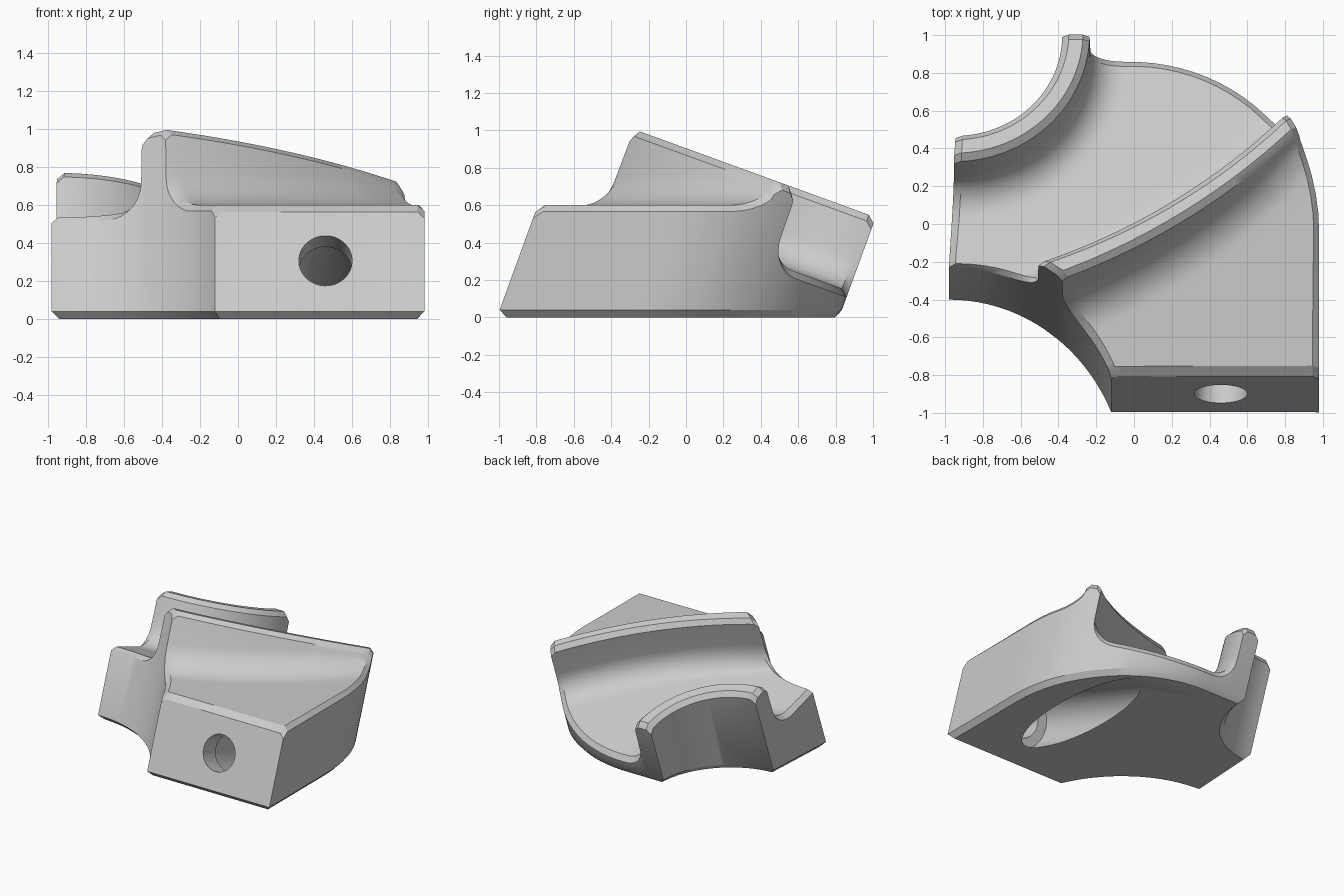
import bpy, bmesh
from math import sin, cos, asin, pi, radians, hypot
from mathutils import Vector, Matrix

old = bpy.data.objects.get("Cube")
if old:
    bpy.data.objects.remove(old, do_unlink=True)

TILT = radians(20)
S, C = sin(TILT), cos(TILT)
FLOOR, TOP, DECK = 0.43, 0.85, 0.6      # channel floor, wall top, level deck
CH, FIL, COLS = 0.035, 0.18, 32         # chamfer, fillet radius, columns

grey = bpy.data.materials.new("light grey")
grey.use_nodes = True
grey.diffuse_color = (0.6, 0.6, 0.6, 1)
grey.node_tree.nodes["Principled BSDF"].inputs["Base Color"].default_value = (0.6, 0.6, 0.6, 1)


def world(u, v, h):
    """Tilted part space to upright space."""
    return Vector((u, v * C + h * S, h * C - v * S))


def arc(p, q, sag, inset, n):
    """Points from p to q, bulging to the right by sag, with short end steps."""
    dx, dy = q[0] - p[0], q[1] - p[1]
    length = hypot(dx, dy)
    dx, dy = dx / length, dy / length
    mid = ((p[0] + q[0]) / 2, (p[1] + q[1]) / 2)
    e = inset / length
    steps = [e + (1 - 2 * e) * i / n for i in range(n + 1)]
    if inset:
        steps = [0] + steps + [1]
    pts = []
    for f in steps:
        if abs(sag) < 1e-4:
            along, out = (f - 0.5) * length, 0
        else:
            r = (length ** 2 / 4 + sag ** 2) / (2 * sag)
            a = (2 * f - 1) * asin(length / 2 / r)
            along, out = r * sin(a), r * cos(a) - r + sag
        pts.append((mid[0] + dx * along + dy * out, mid[1] + dy * along - dx * out))
    return pts


def left_edge(t):
    """Straight channel end, then the hollow front-left side."""
    if t < 0.59:
        return (-0.945 - 0.035 * t / 0.59, 0.2 - t)
    a = pi / 2 - (t - 0.59) / 0.94
    return (-0.98 + 0.94 * cos(a), -1.33 + 0.94 * sin(a))


def right_edge(t):
    """Short back edge, round back-right side, straight right side."""
    if t < 0.36:
        return (-0.38 + t, 0.77)
    a = pi / 2 - (t - 0.36)
    if a > 0:
        return (-0.02 + cos(a), -0.23 + sin(a))
    return (0.98, -0.23 + a)


def level(v):
    """Height of the level deck in part space."""
    return (DECK + v * S) / C


# guide lines: left position, right position, bulge
BACK, IN_WALL = (0, 0, 0.167), (0.145, 0.145, 0.209)
OUT_IN, OUT_OUT = (1.087, 1.34, 0.09), (1.24, 1.465, 0.08)
FRONT = (1.675, 2.651, 0)
rows = []


def row(guide, d, height, k=0.0):
    rows.append((guide[0] + d, guide[1] + d, guide[2] + k * d, height))


def flat(h):
    return lambda v: h


def deck_fillet(a):
    def height(v):
        base = level(v)
        return base + max(0.02, min(FIL, TOP - CH - 0.01 - base)) * (1 - sin(a))
    return height


def fill(first, last, n, height):
    """Rows blended between two rows."""
    for i in range(1, n):
        f = i / n
        rows.append(tuple(first[j] + (last[j] - first[j]) * f for j in range(3)) + (height,))


quarter = [i * pi / 16 for i in range(9)]
# inner wall
row(BACK, 0, flat(TOP - CH))
row(BACK, CH, flat(TOP), 0.29)
row(IN_WALL, -CH, flat(TOP), 0.29)
row(IN_WALL, 0, flat(TOP - CH))
for a in quarter:
    row(IN_WALL, 0.004 + FIL * (1 - cos(a)), flat(FLOOR + FIL * (1 - sin(a))), 0.29)
# channel floor
far = (OUT_IN[0] - FIL - 0.004, OUT_IN[1] - FIL - 0.004, OUT_IN[2])
fill(rows[-1], far, 11, flat(FLOOR))
# outer wall
for a in reversed(quarter):
    row(OUT_IN, -0.004 - FIL * (1 - cos(a)), flat(FLOOR + FIL * (1 - sin(a))))
row(OUT_IN, 0, flat(TOP - CH))
row(OUT_IN, CH, flat(TOP))
row(OUT_OUT, -CH, flat(TOP))
row(OUT_OUT, 0, flat(TOP - CH))
for a in quarter:
    row(OUT_OUT, 0.004 + FIL * (1 - cos(a)), deck_fillet(a))
# level deck
fill(rows[-1], (FRONT[0] - 0.04, FRONT[1] - 0.04, 0), 10, level)
row(FRONT, -0.04, level)
row(FRONT, 0, lambda v: level(v) - 0.04)

# loft the top surface, its end columns lowered as a chamfer
bm = bmesh.new()
grid = []
for tl, tr, sag, height in rows:
    line = arc(left_edge(tl), right_edge(tr), sag, CH, COLS)
    last = len(line) - 1
    grid.append([bm.verts.new(world(u, v, height(v) - (CH if i in (0, last) else 0)))
                 for i, (u, v) in enumerate(line)])
for a, b in zip(grid, grid[1:]):
    for i in range(len(a) - 1):
        bm.faces.new((a[i], b[i], b[i + 1], a[i + 1]))

# sides down to the chamfered base
rim = grid[0][:-1] + [r[-1] for r in grid[:-1]] + grid[-1][:0:-1] + [r[0] for r in grid[:0:-1]]
low = []
for vert in rim:
    drop = (vert.co.z - 0.04) / C
    low.append(bm.verts.new(vert.co - Vector((0, S, C)) * drop))
n = len(rim)
base = []
for i in range(n):
    d1 = (low[i].co - low[i - 1].co).normalized()
    d2 = (low[(i + 1) % n].co - low[i].co).normalized()
    n1, n2 = Vector((d1.y, -d1.x, 0)), Vector((d2.y, -d2.x, 0))
    shift = (n1 + n2) * 0.038 / max(0.4, 1 + n1.dot(n2))
    base.append(bm.verts.new(low[i].co + shift - Vector((0, 0, 0.04))))
for upper, lower in ((rim, low), (low, base)):
    for i in range(n):
        j = (i + 1) % n
        bm.faces.new((upper[i], upper[j], lower[j], lower[i]))
bm.faces.new(base)


def finish(bm, name):
    bmesh.ops.recalc_face_normals(bm, faces=bm.faces)
    mesh = bpy.data.meshes.new(name)
    bm.to_mesh(mesh)
    bm.free()
    mesh.materials.append(grey)
    ob = bpy.data.objects.new(name, mesh)
    bpy.context.collection.objects.link(ob)
    return ob


body = finish(bm, "curved_channel_block")


def bore(name, radius, start, end):
    """Round cutter along the tilted front-to-back axis."""
    bm = bmesh.new()
    bmesh.ops.create_cone(bm, cap_ends=True, segments=48, radius1=radius,
                          radius2=radius, depth=end - start)
    bmesh.ops.transform(bm, matrix=Matrix.Rotation(pi / 2 - TILT, 4, "X"), verts=bm.verts)
    bmesh.ops.translate(bm, vec=world(0.46, (start + end) / 2, -0.02), verts=bm.verts)
    return finish(bm, name)


# shallow pocket in the channel floor
A, B, D = (-0.86, -0.252), (0.05, 0.638), (0.51, 0.45)
loop = arc(A, B, 0.176, 0, 24)[:-1] + arc(B, D, -0.02, 0, 8)[:-1] + arc(D, A, -0.08, 0, 24)[:-1]
bm = bmesh.new()
ends = [[bm.verts.new(world(u, v, h)) for u, v in loop] for h in (FLOOR - 0.026, FLOOR + 0.1)]
for e in ends:
    bm.faces.new(e)
for i in range(len(loop)):
    bm.faces.new((ends[0][i - 1], ends[0][i], ends[1][i], ends[1][i - 1]))
pocket = finish(bm, "pocket_cutter")

# bolt hole and its wide relief through the base
cutters = [pocket, bore("bolt_hole_cutter", 0.14, -1.2, -0.7),
           bore("relief_cutter", 0.22, -0.78, 1.0)]
bpy.context.view_layer.objects.active = body
for cutter in cutters:
    cutter.hide_render = True
    mod = body.modifiers.new(cutter.name, "BOOLEAN")
    mod.operation, mod.solver, mod.object = "DIFFERENCE", "EXACT", cutter
    bpy.ops.object.modifier_apply(modifier=mod.name)
    bpy.data.objects.remove(cutter, do_unlink=True)

bpy.ops.object.select_all(action="DESELECT")
body.select_set(True)
bpy.ops.object.shade_smooth_by_angle(angle=radians(28))
